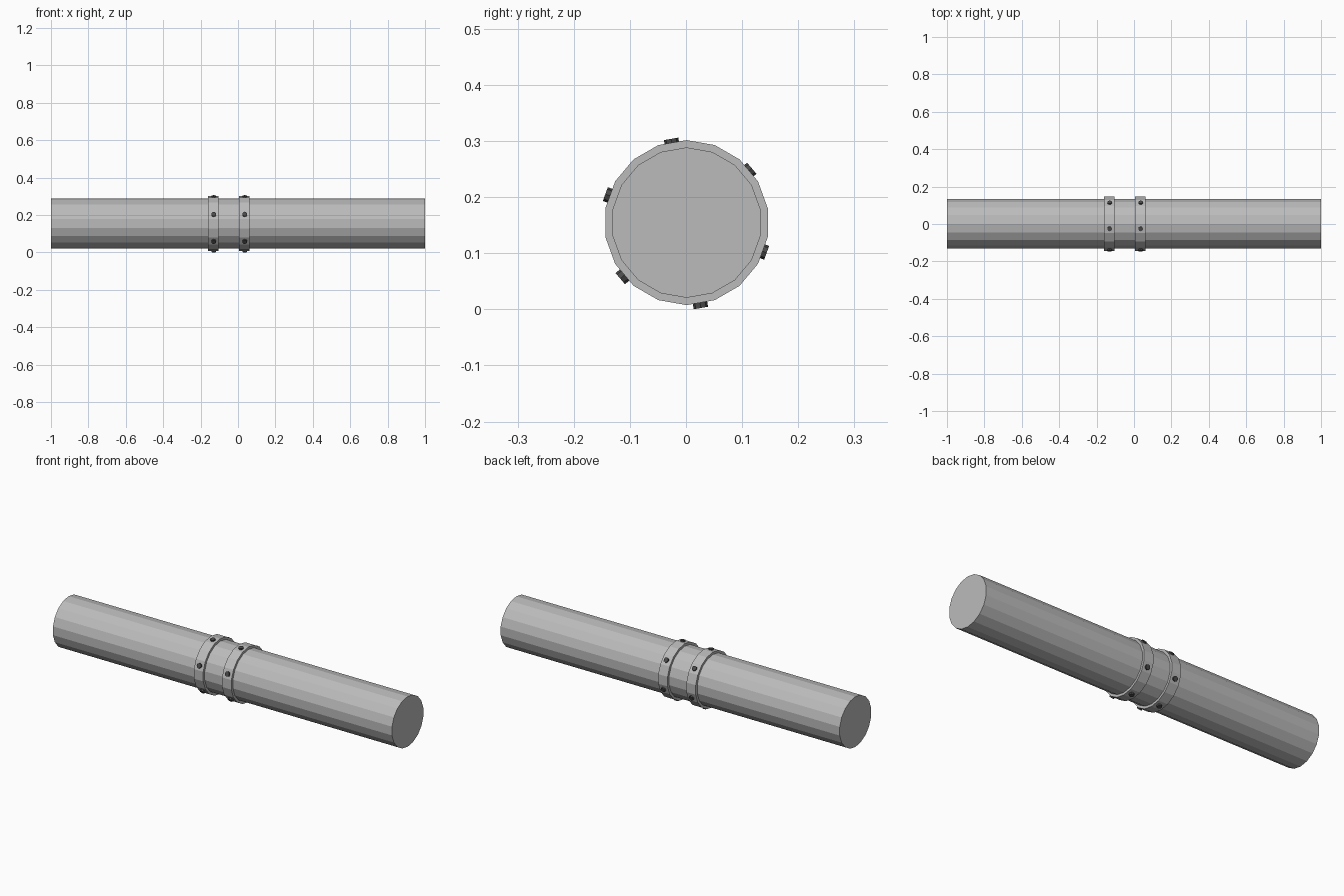
import bpy
import bmesh
from math import cos, sin, pi, radians
from mathutils import Matrix, Vector

SIDES = 18
PIPE_R, BAND_R = 0.134, 0.147
AXIS = Vector((0, 0.001, 0.1545))      # centre line of pipe and bands
BOLT_AXIS = Vector((0, 0, 0.153))      # centre line of the bolt circles
BAND_X = {"right": -0.132, "left": 0.034}
BAND_W = 0.055

cube = bpy.data.objects.get("Cube")
if cube:
    bpy.data.objects.remove(cube, do_unlink=True)


def material(name, value):
    mat = bpy.data.materials.new(name)
    mat.use_nodes = True
    colour = (value, value, value, 1)
    mat.diffuse_color = colour
    mat.node_tree.nodes["Principled BSDF"].inputs["Base Color"].default_value = colour
    return mat


def finish(bm, name, mat):
    bmesh.ops.recalc_face_normals(bm, faces=bm.faces)
    mesh = bpy.data.meshes.new(name)
    bm.to_mesh(mesh)
    bm.free()
    mesh.materials.append(mat)
    obj = bpy.data.objects.new(name, mesh)
    bpy.context.collection.objects.link(obj)
    return obj


def ring(bm, x, radius):
    """Polygon around the x axis with a corner at the top."""
    angles = [2 * pi * i / SIDES for i in range(SIDES)]
    return [bm.verts.new(AXIS + Vector((x, radius * sin(a), radius * cos(a))))
            for a in angles]


def bridge(bm, a, b):
    for i in range(SIDES):
        j = (i + 1) % SIDES
        bm.faces.new((a[i], a[j], b[j], b[i]))


grey = material("pipe grey", 0.5)
dark = material("bolt dark grey", 0.07)

# Closed pipe
bm = bmesh.new()
ends = [ring(bm, x, PIPE_R) for x in (-1, 1)]
bridge(bm, *ends)
for end in ends:
    bm.faces.new(end)
finish(bm, "pipe", grey)

for side, x in BAND_X.items():
    # Raised band wrapped round the pipe
    bm = bmesh.new()
    x0, x1 = x - BAND_W / 2, x + BAND_W / 2
    loops = [ring(bm, px, r) for px, r in
             ((x0, PIPE_R), (x0, BAND_R), (x1, BAND_R), (x1, PIPE_R))]
    for a, b in zip(loops, loops[1:]):
        bridge(bm, a, b)
    finish(bm, side + "_band", grey)

    # Six bolt heads set on alternate flats of the band
    bm = bmesh.new()
    for k in range(6):
        angle = radians(40 + 60 * k)
        out = Vector((0, cos(angle), sin(angle)))
        place = (Matrix.Translation(BOLT_AXIS + Vector((x + 0.002, 0, 0)) + out * 0.148)
                 @ out.to_track_quat('Z', 'Y').to_matrix().to_4x4())
        bmesh.ops.create_cone(bm, cap_ends=True, segments=8, radius1=0.013,
                              radius2=0.013, depth=0.01, matrix=place)
    finish(bm, side + "_band_bolts", dark)
